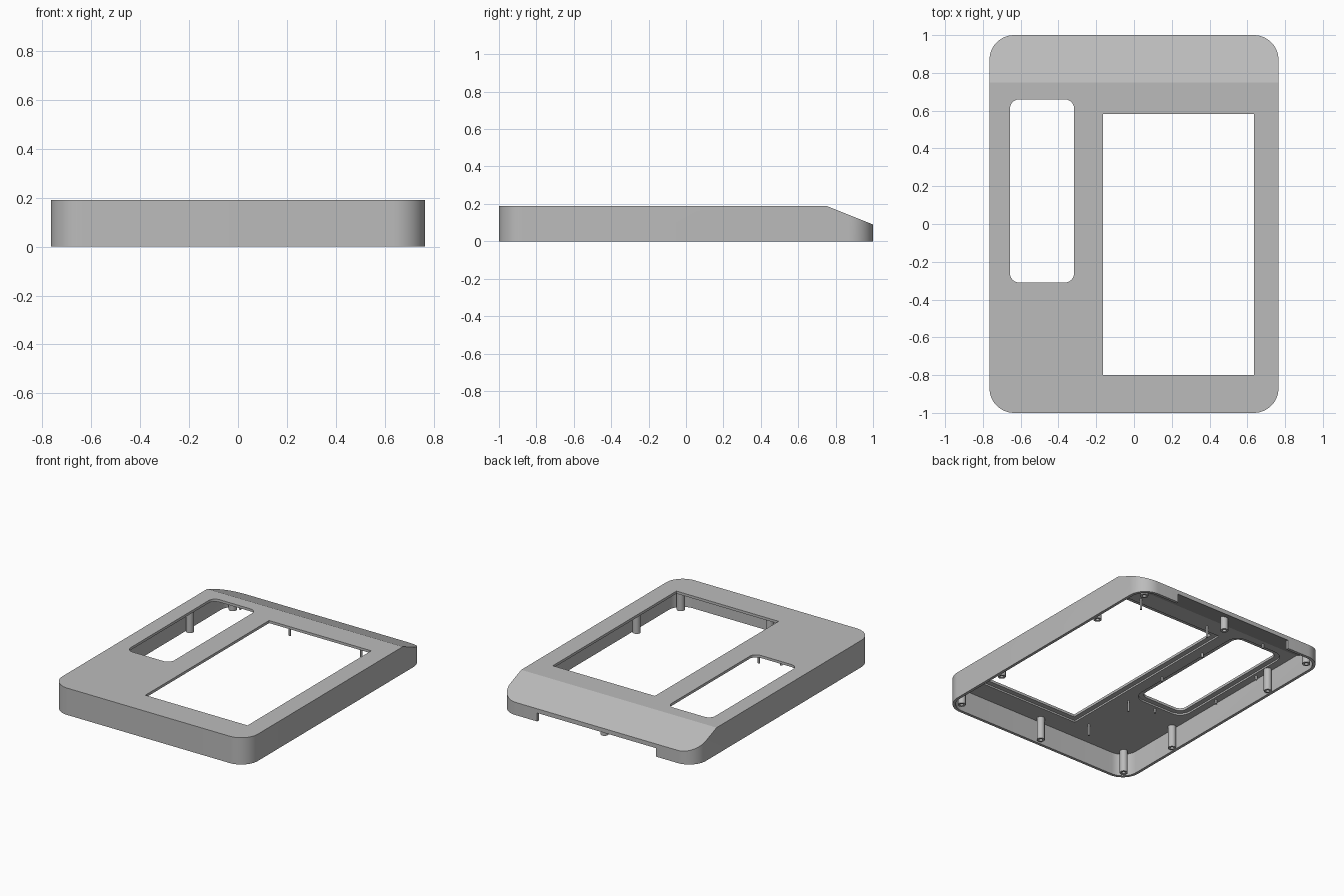
import bpy, bmesh, math
from mathutils import Vector

if "Cube" in bpy.data.objects:
    bpy.data.objects.remove(bpy.data.objects["Cube"])

W, L, H = 0.765, 1.0, 0.19          # half width, half length, height
WALL, ROOF = 0.02, 0.03
SLOPE_Y, SLOPE = 0.75, 0.4          # back slope start and gradient

grey = bpy.data.materials.new("plain_grey")
grey.use_nodes = True
grey.diffuse_color = (0.5, 0.5, 0.5, 1)
grey.node_tree.nodes["Principled BSDF"].inputs["Base Color"].default_value = (0.5, 0.5, 0.5, 1)


def finish(name, bm):
    bmesh.ops.recalc_face_normals(bm, faces=bm.faces)
    mesh = bpy.data.meshes.new(name)
    bm.to_mesh(mesh)
    bm.free()
    mesh.materials.append(grey)
    ob = bpy.data.objects.new(name, mesh)
    bpy.context.scene.collection.objects.link(ob)
    return ob


def smooth(ob):
    bpy.ops.object.select_all(action='DESELECT')
    ob.select_set(True)
    bpy.context.view_layer.objects.active = ob
    bpy.ops.object.shade_smooth_by_angle(angle=math.radians(20))


def prism(name, x0, x1, y0, y1, z0, z1, r=0, slope_drop=None):
    """Rounded rectangular block, optionally trimmed by the back slope."""
    bm = bmesh.new()
    n = 12 if r else 0
    corners = [(x1 - r, y1 - r), (x0 + r, y1 - r), (x0 + r, y0 + r), (x1 - r, y0 + r)]
    ring = []
    for q, (cx, cy) in enumerate(corners):
        for i in range(n + 1):
            a = math.pi / 2 * (q + (i / n if n else 0))
            ring.append(bm.verts.new((cx + r * math.cos(a), cy + r * math.sin(a), z0)))
    base = bm.faces.new(ring)
    out = bmesh.ops.extrude_face_region(bm, geom=[base])
    top = [v for v in out["geom"] if isinstance(v, bmesh.types.BMVert)]
    bmesh.ops.translate(bm, verts=top, vec=(0, 0, z1 - z0))
    if slope_drop is not None:
        cut = bmesh.ops.bisect_plane(
            bm, geom=bm.verts[:] + bm.edges[:] + bm.faces[:],
            plane_co=(0, SLOPE_Y, H - slope_drop), plane_no=Vector((0, SLOPE, 1)).normalized(),
            clear_outer=True)
        rim = [e for e in cut["geom_cut"] if isinstance(e, bmesh.types.BMEdge)]
        bmesh.ops.holes_fill(bm, edges=[e for e in bm.edges if e.is_boundary] or rim)
    return finish(name, bm)


def carve(ob, cutter):
    mod = ob.modifiers.new("carve", 'BOOLEAN')
    mod.operation, mod.solver, mod.object = 'DIFFERENCE', 'EXACT', cutter
    cutter.hide_render = True
    bpy.ops.object.select_all(action='DESELECT')
    ob.select_set(True)
    bpy.context.view_layer.objects.active = ob
    bpy.ops.object.modifier_apply(modifier=mod.name)
    bpy.data.objects.remove(cutter)


def lathe(name, x, y, profile, steps=20):
    bm = bmesh.new()
    vs = [bm.verts.new((r, 0, z)) for r, z in profile]
    es = [bm.edges.new(p) for p in zip(vs, vs[1:])]
    bmesh.ops.spin(bm, geom=vs + es, cent=(0, 0, 0), axis=(0, 0, 1),
                   angle=2 * math.pi, steps=steps)
    bmesh.ops.remove_doubles(bm, verts=bm.verts, dist=1e-5)
    ob = finish(name, bm)
    ob.location = (x, y, 0)
    smooth(ob)


# Cover shell, hollow from below, with a sloping back
cover = prism("cover_shell", -W, W, -L, L, 0, H, 0.13, 0)
carve(cover, prism("hollow", WALL - W, W - WALL, WALL - L, L - WALL, -0.1, H - ROOF, 0.11, ROOF))

# Openings, each with a shallow seat on the underside
for x0, x1, y0, y1, r in [(-0.165, 0.635, -0.8, 0.583, 0), (-0.657, -0.317, -0.31, 0.66, 0.05)]:
    m = 0.035
    carve(cover, prism("opening", x0, x1, y0, y1, -0.1, 0.3, r))
    carve(cover, prism("seat", x0 - m, x1 + m, y0 - m, y1 + m, 0.1, H - ROOF + 0.012, r and r + m))

# Gap in the back wall
carve(cover, prism("wall_gap", -0.465, 0.465, 0.9, 1.1, -0.1, H - ROOF, 0, ROOF))
smooth(cover)


def roof(y):
    return H - 0.018 - max(0, y - SLOPE_Y) * SLOPE


# Hollow screw posts around the edge
posts = [(0, -0.94), (0, 0.91)]
for s in (-1, 1):
    posts += [(s * 0.685, y) for y in (-0.92, 0.92)] + [(s * 0.72, y) for y in (-0.475, 0.49)]
for x, y in posts:
    lathe("screw_post", x, y, [(0, roof(y)), (0.026, roof(y)), (0.026, 0), (0.013, 0),
                               (0.013, 0.07), (0, 0.07)])

# Long locating pins, then short pins around the small opening
pins = [(x, 0.665, 0.08) for x in (-0.06, 0.5)] + [(-0.29, y, 0.08) for y in (-0.8, -0.4)]
pins += [(-0.487 + s * 0.228, y, 0.13) for s in (-1, 1) for y in (-0.025, 0.38)]
pins += [(-0.487, y, 0.13) for y in (-0.37, 0.72)]
for x, y, z in pins:
    lathe("locating_pin", x, y, [(0, roof(y)), (0.007, roof(y)), (0.007, z), (0, z)], 12)
